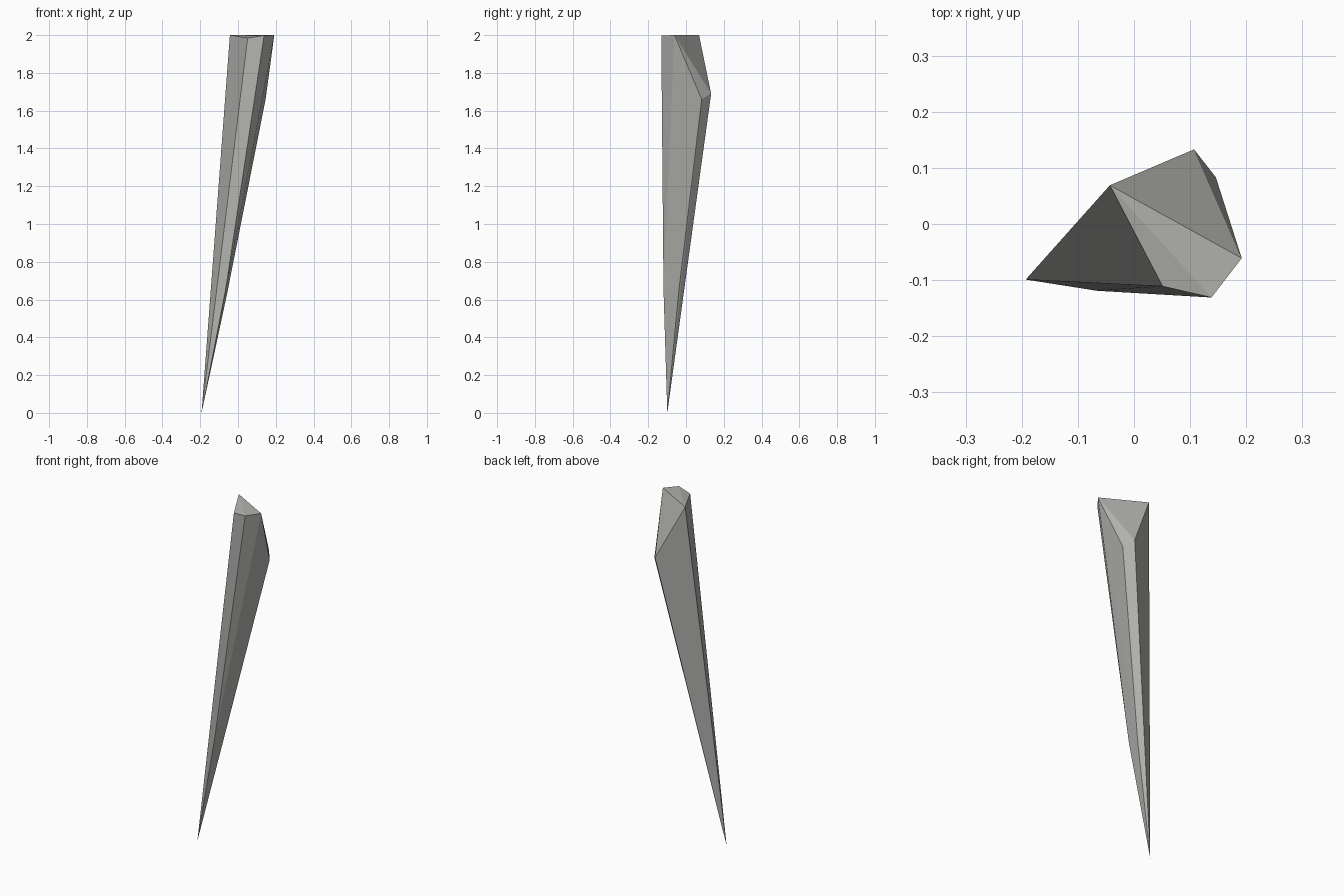
import bpy, bmesh

if "Cube" in bpy.data.objects:
    bpy.data.objects.remove(bpy.data.objects["Cube"])

# Stone grey material
mat = bpy.data.materials.new("stone grey")
mat.diffuse_color = (0.44, 0.44, 0.42, 1)
mat.use_nodes = True
mat.node_tree.nodes["Principled BSDF"].inputs["Base Color"].default_value = mat.diffuse_color

# Pointed shard: cross-section corners from the tip upward
corners = [
    (-0.193, -0.099, 0.0),    # bottom tip
    (-0.066, -0.119, 0.65),   # lower chipped edge
    (-0.058, -0.040, 0.63),
    (0.146, 0.083, 1.66),     # back shoulder
    (0.107, 0.133, 1.69),
    (-0.043, 0.069, 2.0),     # top rim
    (0.051, -0.111, 1.985),
    (0.138, -0.131, 1.998),
    (0.192, -0.061, 2.0),
]

bm = bmesh.new()
for c in corners:
    bm.verts.new(c)
bmesh.ops.convex_hull(bm, input=bm.verts[:])
bmesh.ops.recalc_face_normals(bm, faces=bm.faces[:])

mesh = bpy.data.meshes.new("stone_shard")
bm.to_mesh(mesh)
bm.free()
mesh.materials.append(mat)
shard = bpy.data.objects.new("stone_shard", mesh)
bpy.context.collection.objects.link(shard)
